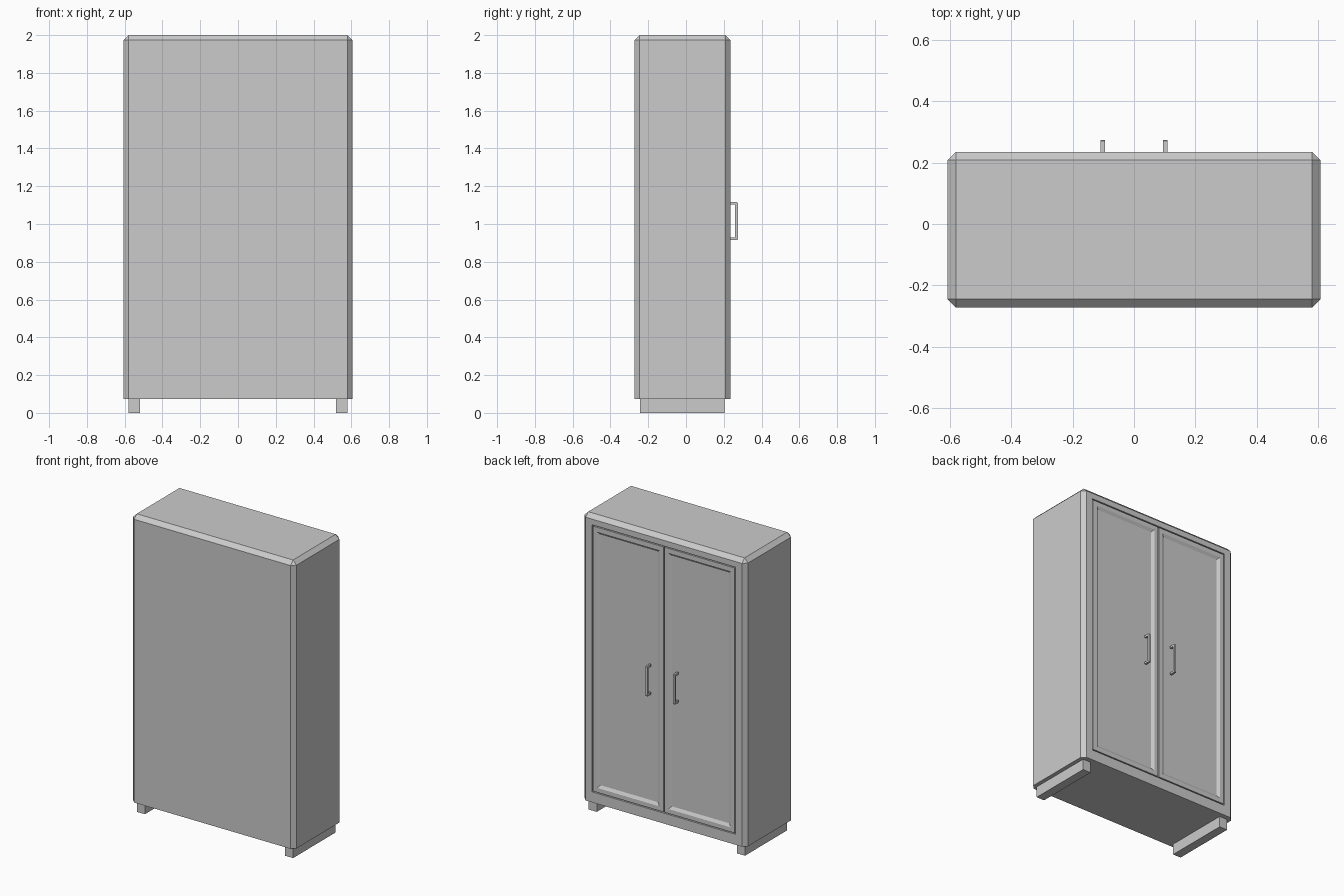
import bpy
import bmesh
from mathutils import Vector

cube = bpy.data.objects.get("Cube")
if cube:
    bpy.data.objects.remove(cube, do_unlink=True)

# One plain grey for the whole cabinet
grey = bpy.data.materials.new("plain grey")
grey.use_nodes = True
grey.diffuse_color = (0.6, 0.6, 0.6, 1)
grey.node_tree.nodes["Principled BSDF"].inputs["Base Color"].default_value = (0.6, 0.6, 0.6, 1)


def box(bm, lo, hi):
    """Add a box between two corners and return its vertices."""
    lo, hi = Vector(lo), Vector(hi)
    verts = bmesh.ops.create_cube(bm, size=1)["verts"]
    for v in verts:
        v.co = Vector((v.co[i] + 0.5) * (hi[i] - lo[i]) + lo[i] for i in range(3))
    return verts


def back_face(bm):
    """Largest face looking toward +y."""
    bm.normal_update()
    return max((f for f in bm.faces if f.normal.y > 0.99), key=lambda f: f.calc_area())


def finish(name, bm):
    bmesh.ops.recalc_face_normals(bm, faces=bm.faces)
    mesh = bpy.data.meshes.new(name)
    bm.to_mesh(mesh)
    bm.free()
    mesh.materials.append(grey)
    obj = bpy.data.objects.new(name, mesh)
    bpy.context.collection.objects.link(obj)
    return obj


DOOR_Y = 0.235               # outer plane of the door side
OPEN_X, OPEN_Z0, OPEN_Z1 = 0.533, 0.143, 1.935
GAP = 0.007

# Cabinet body: chamfered uprights and top, flat bottom
bm = bmesh.new()
box(bm, (-0.607, -0.272, 0.073), (0.607, DOOR_Y, 2.0))
edges = [e for e in bm.edges if max(v.co.z for v in e.verts) > 1]
bmesh.ops.bevel(bm, geom=edges, offset=0.027, segments=1, affect='EDGES', profile=0.5)

# Shallow recess that holds the doors
face = back_face(bm)
bmesh.ops.inset_individual(bm, faces=[face], thickness=0.04)
for v in face.verts:
    v.co.x = OPEN_X if v.co.x > 0 else -OPEN_X
    v.co.z = OPEN_Z1 if v.co.z > 1 else OPEN_Z0
floor = bmesh.ops.extrude_discrete_faces(bm, faces=[face])["faces"][0]
bmesh.ops.translate(bm, verts=floor.verts, vec=(0, -0.03, 0))
finish("cabinet_body", bm)

for side, label in ((1, "left"), (-1, "right")):
    # Door with a sunken panel and sloped border
    bm = bmesh.new()
    xs = sorted((side * GAP / 2, side * (OPEN_X - GAP)))
    box(bm, (xs[0], DOOR_Y - 0.03, OPEN_Z0 + GAP), (xs[1], DOOR_Y, OPEN_Z1 - GAP))
    panel = back_face(bm)
    bmesh.ops.inset_individual(bm, faces=[panel], thickness=0.042)
    bmesh.ops.inset_individual(bm, faces=[panel], thickness=0.026, depth=-0.012)
    finish(label + "_door", bm)

    # Pull handle: profile in y and z, extruded across x
    bm = bmesh.new()
    y0, y1, z0, z1, t, c = DOOR_Y - 0.002, 0.274, 0.914, 1.116, 0.014, 0.004
    outline = [(y0, z0), (y1 - c, z0), (y1, z0 + c), (y1, z1 - c), (y1 - c, z1), (y0, z1),
               (y0, z1 - t), (y1 - t, z1 - t), (y1 - t, z0 + t), (y0, z0 + t)]
    x = side * 0.102
    profile = bm.faces.new([bm.verts.new((x - 0.007, y, z)) for y, z in outline])
    ext = bmesh.ops.extrude_face_region(bm, geom=[profile], use_keep_orig=True)["geom"]
    moved = [g for g in ext if isinstance(g, bmesh.types.BMVert)]
    bmesh.ops.translate(bm, verts=moved, vec=(0.014, 0, 0))
    finish(label + "_handle", bm)

    # Base runner
    bm = bmesh.new()
    xs = sorted((side * 0.52, side * 0.58))
    box(bm, (xs[0], -0.244, 0), (xs[1], 0.203, 0.073))
    finish(label + "_runner", bm)
